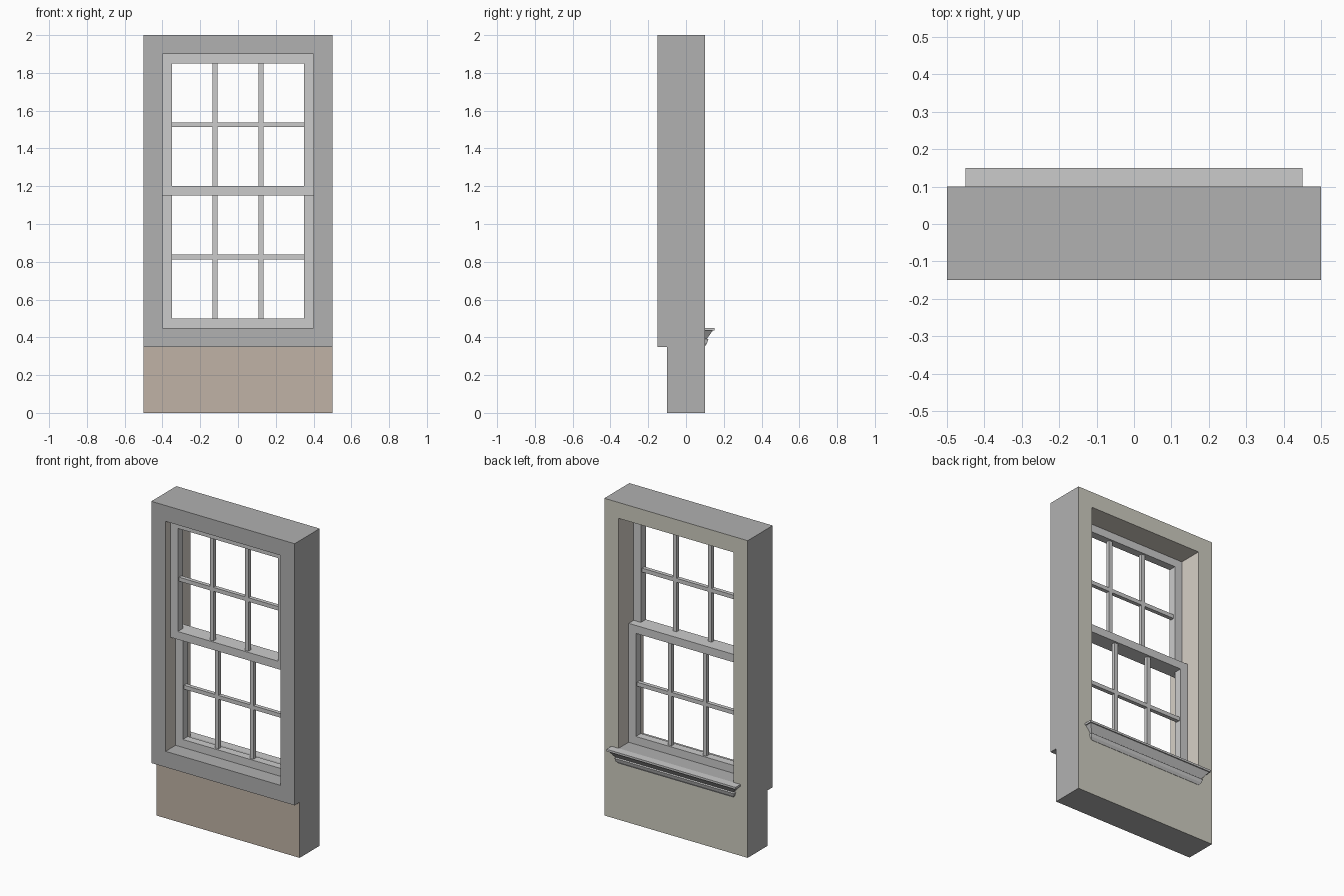
import bpy, bmesh
from mathutils import Vector

if "Cube" in bpy.data.objects:
    bpy.data.objects.remove(bpy.data.objects["Cube"])


def material(name, rgb):
    m = bpy.data.materials.new(name)
    m.diffuse_color = (*rgb, 1)
    m.use_nodes = True
    m.node_tree.nodes["Principled BSDF"].inputs["Base Color"].default_value = m.diffuse_color
    return m


def make_object(name, bm):
    bmesh.ops.recalc_face_normals(bm, faces=bm.faces)
    me = bpy.data.meshes.new(name)
    bm.to_mesh(me)
    bm.free()
    ob = bpy.data.objects.new(name, me)
    bpy.context.collection.objects.link(ob)
    return ob


def add_box(bm, x0, x1, y0, y1, z0, z1):
    geo = bmesh.ops.create_cube(bm, size=1)
    for v in geo["verts"]:
        v.co = Vector(((x0 + x1) / 2 + v.co.x * (x1 - x0),
                       (y0 + y1) / 2 + v.co.y * (y1 - y0),
                       (z0 + z1) / 2 + v.co.z * (z1 - z0)))


def box(name, *dims):
    bm = bmesh.new()
    add_box(bm, *dims)
    return make_object(name, bm)


def ring(bm, outer, inner, y0, y1):
    """Rectangular frame; outer and inner are (half width, z0, z1)."""
    loops = []
    for (w, a, b), y in ((outer, y0), (outer, y1), (inner, y1), (inner, y0)):
        loops.append([bm.verts.new(p) for p in
                      ((-w, y, a), (w, y, a), (w, y, b), (-w, y, b))])
    for i in range(4):
        p, q = loops[i], loops[(i + 1) % 4]
        for j in range(4):
            k = (j + 1) % 4
            bm.faces.new((p[j], p[k], q[k], q[j]))


# wall: stepped side profile extruded across x
bm = bmesh.new()
profile = [(.1, 0), (.1, 2), (-.15, 2), (-.15, .35), (-.1, .35), (-.1, 0)]
face = bm.faces.new([bm.verts.new((-.5, y, z)) for y, z in profile])
ext = bmesh.ops.extrude_face_region(bm, geom=[face])["geom"]
bmesh.ops.translate(bm, vec=(1, 0, 0),
                    verts=[v for v in ext if isinstance(v, bmesh.types.BMVert)])
wall = make_object("wall", bm)

# window opening
cutter = box("opening_cutter", -.4, .4, -.3, .3, .45, 1.9)
cutter.hide_render = True
mod = wall.modifiers.new("opening", 'BOOLEAN')
mod.operation = 'DIFFERENCE'
mod.solver = 'EXACT'
mod.object = cutter
bpy.context.view_layer.objects.active = wall
bpy.ops.object.modifier_apply(modifier=mod.name)
bpy.data.objects.remove(cutter)

# wall colours: trim, lower facing, room side, reveal
wall.data.materials.clear()
for m in (material("trim_grey", (.44, .44, .44)),
          material("facing_tan", (.53, .45, .38)),
          material("room_beige", (.62, .61, .53)),
          material("reveal_cream", (.68, .63, .57))):
    wall.data.materials.append(m)
for f in wall.data.polygons:
    c, n = f.center, f.normal
    if n.y > .5:
        f.material_index = 2
    elif n.y < -.5:
        f.material_index = 1 if c.z < .35 else 0
    elif abs(c.x) < .45 and .46 < c.z < 1.95:
        f.material_index = 3
    else:
        f.material_index = 0


# sliding sashes with six panes each, upper one in front
def sash(name, z0, y0):
    z1, y1, bar = z0 + .75, y0 + .05, .0125
    bm = bmesh.new()
    ring(bm, (.4, z0, z1), (.35, z0 + .05, z1 - .05), y0, y1)
    make_object(name + "_frame", bm)
    bm = bmesh.new()
    ym, zm = (y0 + y1) / 2, (z0 + z1) / 2
    for s in (-1, 1):
        add_box(bm, s * .122 - bar, s * .122 + bar, ym - bar, ym + bar,
                z0 + .05, z1 - .05)
    add_box(bm, -.35, .35, ym - bar, ym + bar, zm - bar, zm + bar)
    make_object(name + "_glazing_bars", bm)


sash("upper_sash", 1.15, -.1)
sash("lower_sash", .45, -.05)

# inner sill: nosing and moulding with mitred returns, stacked (projection, z)
bm = bmesh.new()
loops = []
for d, z in ((.05, .45), (.05, .437), (.043, .437), (.012, .395),
             (.018, .39), (.012, .37), (.002, .355)):
    w = .40 + d
    loops.append([bm.verts.new(p) for p in
                  ((-w, .1, z), (-w, .1 + d, z), (w, .1 + d, z), (w, .1, z))])
for p, q in zip(loops, loops[1:]):
    for j in range(3):
        bm.faces.new((p[j], p[j + 1], q[j + 1], q[j]))
bm.faces.new(loops[0])
bm.faces.new(loops[-1])
make_object("inner_sill", bm)
